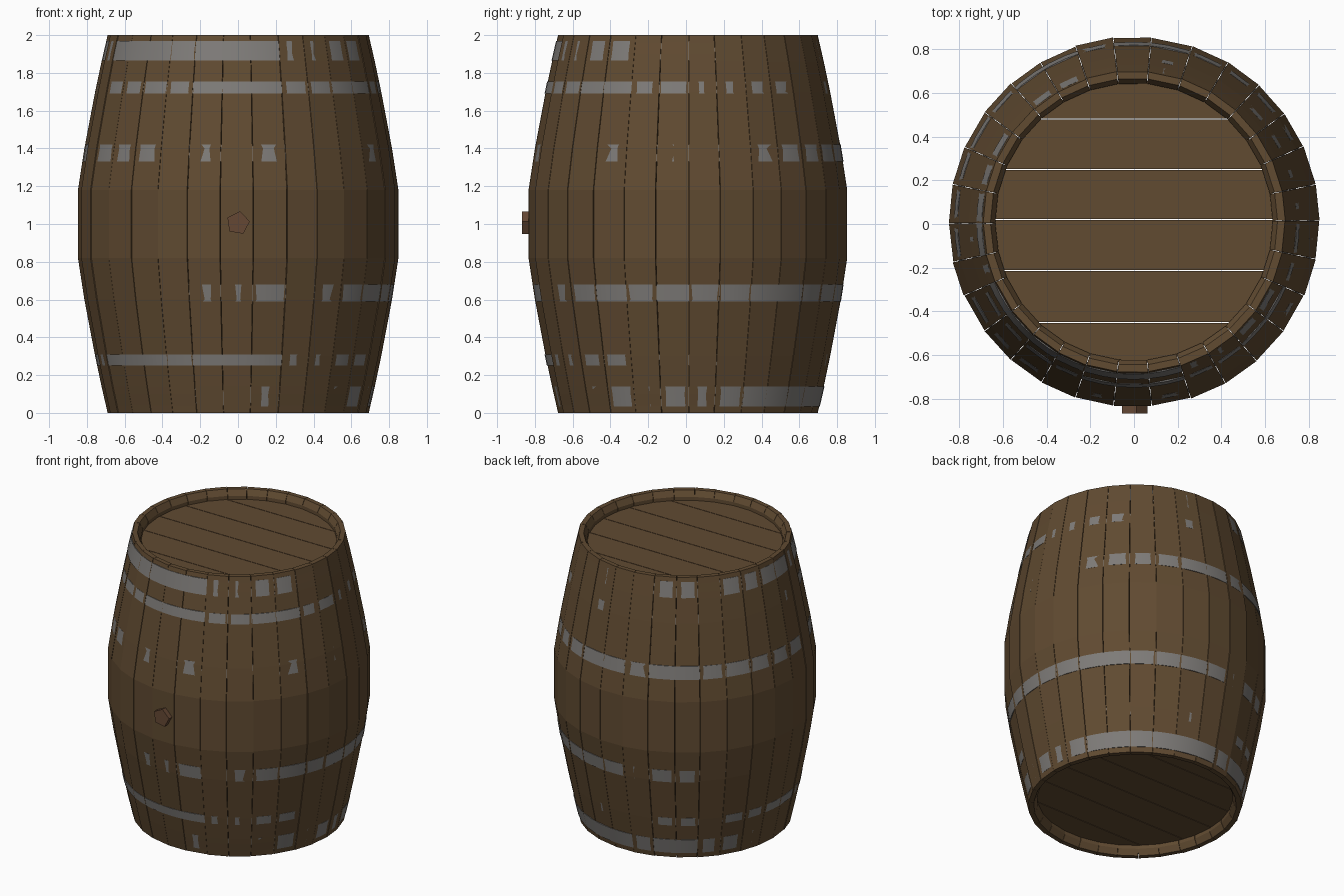
import bpy, bmesh, math, random
from math import sin, cos, pi, radians

if "Cube" in bpy.data.objects:
    bpy.data.objects.remove(bpy.data.objects["Cube"])

random.seed(4)
CY = 0.01          # barrel axis offset, the bung balances it in front
N = 30             # number of staves


def material(name, rgb):
    m = bpy.data.materials.new(name)
    m.diffuse_color = (*rgb, 1)
    m.use_nodes = True
    m.node_tree.nodes["Principled BSDF"].inputs["Base Color"].default_value = m.diffuse_color
    return m


WOOD = material("brown wood", (0.119, 0.070, 0.031))
BUNG = material("reddish wood", (0.130, 0.064, 0.034))
IRON = material("grey iron", (0.21, 0.20, 0.19))


def finish(name, bm, mat, loc=(0, 0, 0)):
    bmesh.ops.recalc_face_normals(bm, faces=bm.faces)
    me = bpy.data.meshes.new(name)
    bm.to_mesh(me)
    bm.free()
    me.materials.append(mat)
    ob = bpy.data.objects.new(name, me)
    ob.location = loc
    bpy.context.collection.objects.link(ob)
    return ob


# Barrel profile for the upper half: height above the middle, outer, inner radius
HALF = [(0.18, 0.848, 0.80), (0.40, 0.814, 0.766), (0.70, 0.757, 0.71),
        (0.86, 0.723, 0.66), (0.90, 0.714, 0.635), (0.96, 0.70, 0.635),
        (1.0, 0.691, 0.657)]
PROFILE = [(1 - h, a, b) for h, a, b in reversed(HALF)] + [(1 + h, a, b) for h, a, b in HALF]


def outer(z):
    for (z0, a, _), (z1, b, _) in zip(PROFILE, PROFILE[1:]):
        if z0 <= z <= z1:
            return a + (b - a) * (z - z0) / (z1 - z0)


# Staves: flat planks, each slightly different in radius
bm = bmesh.new()
step = 2 * pi / N
edges = [-pi / 2 + (i - 0.5) * step + random.uniform(-0.012, 0.012) for i in range(N)]
edges.append(edges[0] + 2 * pi)
for a0, a1 in zip(edges, edges[1:]):
    jit = random.uniform(-0.003, 0.002)
    a0, a1 = a0 + 0.0018, a1 - 0.0018
    rings = []
    for z, ro, ri in PROFILE:
        ro += jit
        rings.append([bm.verts.new((r * cos(a), r * sin(a), z))
                      for r, a in ((ro, a0), (ro, a1), (ri, a1), (ri, a0))])
    for p, q in zip(rings, rings[1:]):
        for k in range(4):
            bm.faces.new((p[k], p[(k + 1) % 4], q[(k + 1) % 4], q[k]))
    bm.faces.new(rings[0])
    bm.faces.new(rings[-1])
finish("staves", bm, WOOD, (0, CY, 0))


# Heads: round lids made of six boards with thin gaps
def head(name, z0, z1, r=0.648):
    bm = bmesh.new()
    cuts = [-r, -0.46, -0.222, 0.01, 0.24, 0.47, r]
    for y0, y1 in zip(cuts, cuts[1:]):
        y0, y1 = y0 + 0.002, y1 - 0.002
        ys = [y0 + (y1 - y0) * k / 6 for k in range(7)]
        pts = [(math.sqrt(r * r - y * y), y) for y in ys]
        pts += [(-x, y) for x, y in reversed(pts)]
        lo = [bm.verts.new((x, y, z0)) for x, y in pts]
        hi = [bm.verts.new((x, y, z1)) for x, y in pts]
        bm.faces.new(lo)
        bm.faces.new(hi)
        n = len(pts)
        for k in range(n):
            bm.faces.new((lo[k], lo[(k + 1) % n], hi[(k + 1) % n], hi[k]))
    finish(name, bm, WOOD, (0, CY, 0))


head("top_head", 1.90, 1.935)
head("bottom_head", 0.065, 0.10)


# Hoops: thin iron bands, slightly off centre so they sink into some staves
def hoop(name, z0, z1, dx, dy, seg=64):
    bm = bmesh.new()
    sec = [(outer(z0) - 0.003, z0), (outer(z1) - 0.003, z1),
           (outer(z1) - 0.018, z1), (outer(z0) - 0.018, z0)]
    rings = [[bm.verts.new((r * cos(2 * pi * i / seg), r * sin(2 * pi * i / seg), z))
              for r, z in sec] for i in range(seg)]
    for i in range(seg):
        p, q = rings[i], rings[(i + 1) % seg]
        for k in range(4):
            bm.faces.new((p[k], q[k], q[(k + 1) % 4], p[(k + 1) % 4]))
    ob = finish(name, bm, IRON, (dx, CY + dy, 0))
    bpy.ops.object.select_all(action='DESELECT')
    ob.select_set(True)
    bpy.context.view_layer.objects.active = ob
    bpy.ops.object.shade_smooth_by_angle(angle=radians(40))


hoop("top_hoop", 1.865, 1.97, -0.002, -0.003)
hoop("upper_hoop", 1.69, 1.755, 0.002, -0.003)
hoop("upper_middle_hoop", 1.33, 1.42, -0.001, 0.002)
hoop("lower_middle_hoop", 0.59, 0.68, 0.004, 0.001)
hoop("lower_hoop", 0.25, 0.31, -0.002, -0.003)
hoop("bottom_hoop", 0.035, 0.14, 0.002, 0.003)

# Bung: five-sided plug on the front
bm = bmesh.new()
back, front = [[bm.verts.new((0.063 * cos(a), y, 1.005 + 0.063 * sin(a)))
                for a in (radians(8 + 72 * k) for k in range(5))] for y in (-0.78, -0.868)]
bm.faces.new(back)
bm.faces.new(front)
for k in range(5):
    bm.faces.new((back[k], back[(k + 1) % 5], front[(k + 1) % 5], front[k]))
finish("bung", bm, BUNG)
